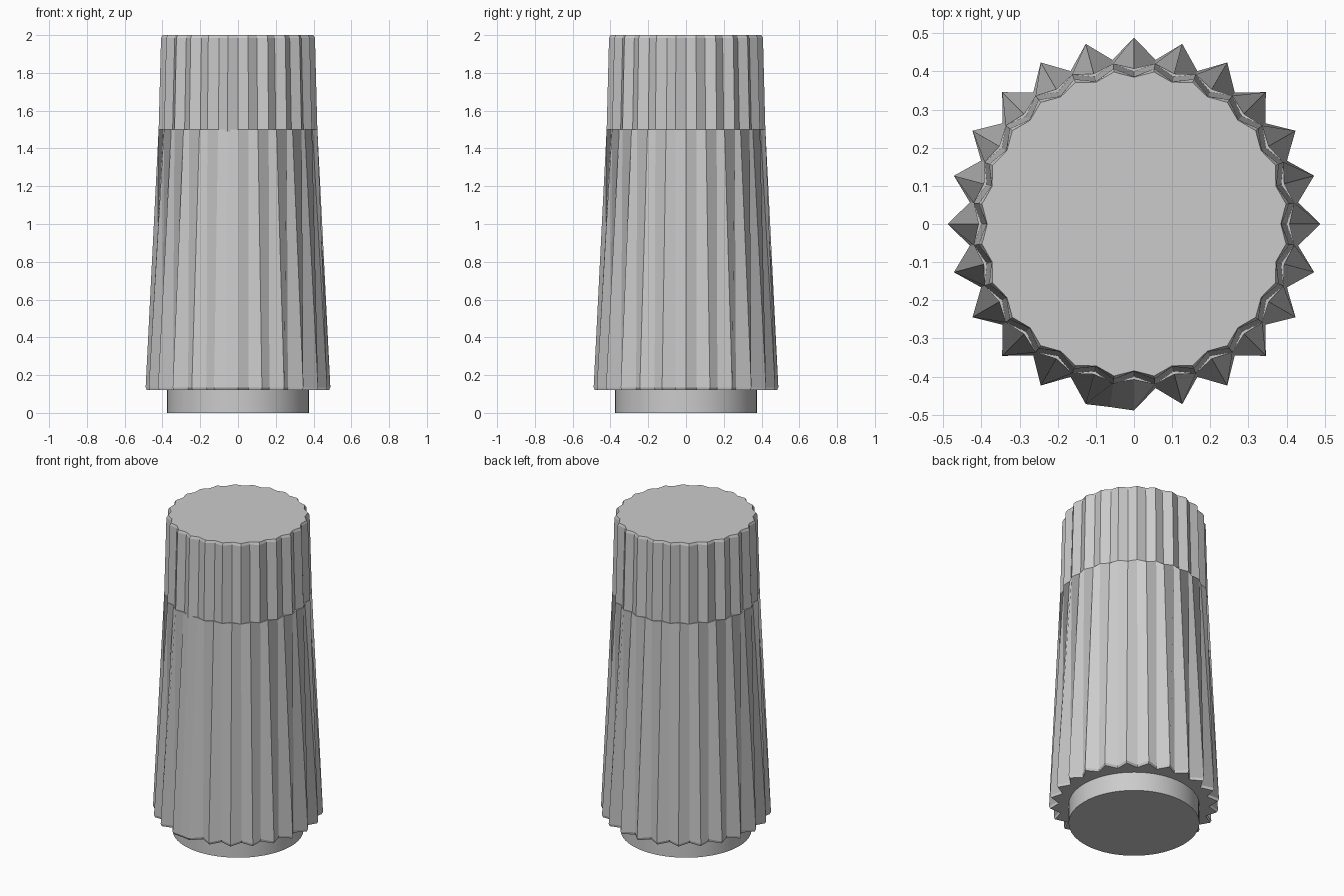
import bpy, bmesh
from math import cos, sin, pi, radians

if "Cube" in bpy.data.objects:
    bpy.data.objects.remove(bpy.data.objects["Cube"], do_unlink=True)

grey = bpy.data.materials.new("plain grey")
grey.use_nodes = True
grey.diffuse_color = (0.6, 0.6, 0.6, 1)
grey.node_tree.nodes["Principled BSDF"].inputs["Base Color"].default_value = (0.6, 0.6, 0.6, 1)

TEETH = 24
STEPS = TEETH * 2
FLAT_STEP = 35    # groove that is filled in at the front


def fluted_ring(even, odd, z, filled=None):
    """Points of a zigzag ring: even steps lie on the teeth, odd ones between."""
    points = []
    for i in range(STEPS):
        r = even if i % 2 == 0 else odd
        if filled and i == FLAT_STEP:
            r = filled
        a = 2 * pi * i / STEPS
        points.append((r * cos(a), r * sin(a), z))
    return points


def loft(name, rings):
    """Join rings of equal length with side faces and close both ends."""
    bm = bmesh.new()
    loops = [[bm.verts.new(p) for p in ring] for ring in rings]
    for low, high in zip(loops, loops[1:]):
        n = len(low)
        for i in range(n):
            j = (i + 1) % n
            bm.faces.new((low[i], low[j], high[j], high[i]))
    bm.faces.new(loops[0][::-1])
    bm.faces.new(loops[-1])
    bmesh.ops.recalc_face_normals(bm, faces=bm.faces)
    mesh = bpy.data.meshes.new(name)
    bm.to_mesh(mesh)
    bm.free()
    mesh.materials.append(grey)
    obj = bpy.data.objects.new(name, mesh)
    bpy.context.collection.objects.link(obj)
    return obj


# Tapered lower skirt: sharp teeth fade out towards the step
loft("fluted_skirt", [
    fluted_ring(0.482, 0.43, 0.12, 0.475),
    fluted_ring(0.489, 0.434, 0.135, 0.484),
    fluted_ring(0.408, 0.424, 1.50, 0.42),
])

# Narrower upper grip with a slightly chamfered rim
loft("fluted_cap", [
    fluted_ring(0.400, 0.424, 1.49),
    fluted_ring(0.387, 0.411, 1.985),
    fluted_ring(0.385, 0.402, 2.0),
])

# Round collar underneath
bpy.ops.mesh.primitive_cylinder_add(vertices=64, radius=0.375, depth=0.14, location=(0, 0, 0.07))
collar = bpy.context.object
collar.name = "collar"
collar.data.materials.append(grey)
bpy.ops.object.shade_smooth_by_angle(angle=radians(35))
